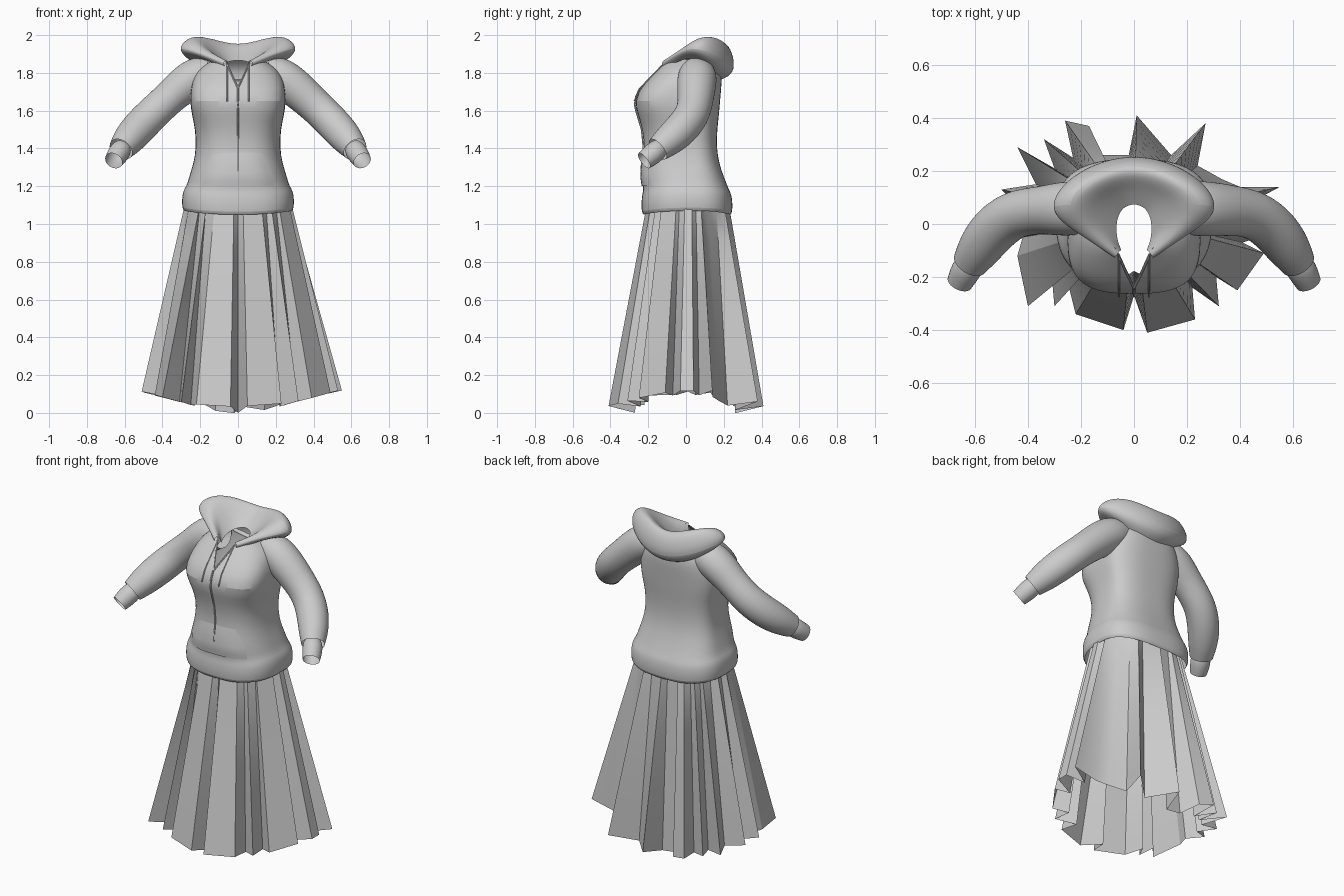
import bpy, bmesh, math
from mathutils import Vector

if "Cube" in bpy.data.objects:
    bpy.data.objects.remove(bpy.data.objects["Cube"])

cloth = bpy.data.materials.new("grey_cloth")
cloth.use_nodes = True
GREY = (0.6, 0.6, 0.6, 1)
cloth.diffuse_color = GREY
cloth.node_tree.nodes["Principled BSDF"].inputs["Base Color"].default_value = GREY


def loft(name, rows, closed=True, subsurf=0, mirror=False, edit=None, angle=40):
    """Skin a grid of points, row to row."""
    bm = bmesh.new()
    grid = [[bm.verts.new(p) for p in row] for row in rows]
    n = len(rows[0])
    for a, b in zip(grid, grid[1:]):
        for i in range(n if closed else n - 1):
            j = (i + 1) % n
            bm.faces.new((a[i], a[j], b[j], b[i]))
    bmesh.ops.recalc_face_normals(bm, faces=bm.faces)
    if edit:
        edit(bm)
    mesh = bpy.data.meshes.new(name)
    bm.to_mesh(mesh)
    bm.free()
    mesh.materials.append(cloth)
    ob = bpy.data.objects.new(name, mesh)
    bpy.context.collection.objects.link(ob)
    if mirror:
        ob.modifiers.new("Mirror", "MIRROR").use_clip = True
    if subsurf:
        mod = ob.modifiers.new("Smooth", "SUBSURF")
        mod.levels = mod.render_levels = subsurf
    bpy.ops.object.select_all(action="DESELECT")
    ob.select_set(True)
    bpy.context.view_layer.objects.active = ob
    bpy.ops.object.shade_smooth_by_angle(angle=math.radians(angle))
    return ob


def tube(name, path, radii, sides=14, subsurf=0):
    """Open tube along a path with a radius at each point."""
    pts = [Vector(p) for p in path]
    rows = []
    for i, p in enumerate(pts):
        t = (pts[min(i + 1, len(pts) - 1)] - pts[max(i - 1, 0)]).normalized()
        u = t.cross(Vector((1, 0, 1))).normalized()
        v = t.cross(u)
        ring = [math.tau * k / sides for k in range(sides)]
        rows.append([p + (u * math.cos(a) + v * math.sin(a)) * radii[i] for a in ring])
    return loft(name, rows, subsurf=subsurf)


# Torso stations: height, half width, front y, back y
BODY = [(1.05, .285, -.225, .235), (1.06, .295, -.235, .245), (1.11, .298, -.237, .247),
        (1.16, .29, -.232, .24), (1.18, .272, -.225, .228), (1.25, .256, -.235, .2),
        (1.32, .236, -.23, .176), (1.4, .222, -.22, .162), (1.5, .226, -.23, .165),
        (1.58, .245, -.255, .175), (1.65, .255, -.272, .18), (1.72, .25, -.24, .187),
        (1.78, .235, -.185, .19), (1.83, .2, -.135, .18), (1.87, .13, -.1, .13)]
MID, POWER, V_BASE, V_SLOPE = .03, .75, 1.72, .46


def station(z):
    for a, b in zip(BODY, BODY[1:]):
        if z <= b[0]:
            f = (z - a[0]) / (b[0] - a[0])
            return [p + (q - p) * f for p, q in zip(a, b)]
    return BODY[-1]


def flatness(z):
    """Exponent of the front curve, flatter across the bust."""
    return POWER - .35 * math.exp(-((z - 1.66) / .1) ** 2)


def front(x, z, lift=0.0):
    """Point on the chest at x and z."""
    _, hw, yf, _ = station(z)
    c = min(1, abs(x) / hw) ** (1 / POWER)
    return (x, MID - (MID - yf) * math.sqrt(1 - c * c) ** flatness(z) - lift, z)


def power(v, e=POWER):
    return math.copysign(abs(v) ** e, v)


def body_ring(z, hw, yf, yb, n=48):
    ring = []
    for k in range(n):
        c, s = math.cos(math.tau * k / n), math.sin(math.tau * k / n)
        y = (yb - MID) * power(s) if s > 0 else (MID - yf) * power(s, flatness(z))
        rise = .02 * c * c * max(0, min(1, (1.3 - z) / .1))
        ring.append((hw * power(c), MID + y, z + rise))
    return ring


def cut_neckline(bm):
    for side in (-1, 1):
        near = [f for f in bm.faces if f.calc_center_median().y < -.05
                and f.calc_center_median().z > V_BASE - .05]
        geom = set(near)
        for f in near:
            geom.update(f.verts)
            geom.update(f.edges)
        bmesh.ops.bisect_plane(bm, geom=list(geom), plane_co=(0, 0, V_BASE),
                               plane_no=(side, 0, -V_SLOPE))
    gone = []
    for f in bm.faces:
        c = f.calc_center_median()
        if c.y < -.05 and abs(c.x) < V_SLOPE * (c.z - V_BASE):
            gone.append(f)
    bmesh.ops.delete(bm, geom=gone, context="FACES")


loft("hoodie_body", [body_ring(*s) for s in BODY], subsurf=1, edit=cut_neckline)

# Hood: sections from the throat to the back; each runs under, bulge, rim, inner, neck
HOOD = [
    [(.06, -.12, 1.82), (.08, -.13, 1.85), (.065, -.12, 1.87), (.055, -.1, 1.86), (.045, -.1, 1.82)],
    [(.17, -.03, 1.87), (.22, -.045, 1.91), (.18, -.02, 1.935), (.11, -.03, 1.88), (.062, -.07, 1.83)],
    [(.24, .06, 1.885), (.39, .045, 1.935), (.27, .08, 2.03), (.15, .05, 1.93), (.07, 0, 1.85)],
    [(.17, .15, 1.79), (.26, .22, 1.85), (.17, .18, 2.04), (.1, .12, 1.92), (.05, .06, 1.86)],
    [(0, .17, 1.74), (0, .31, 1.77), (0, .24, 1.97), (0, .15, 1.91), (0, .08, 1.87)],
]
loft("hood", HOOD, closed=False, subsurf=3, mirror=True, angle=60)

# Sleeves and ribbed cuffs
ARM = [(.15, .06, 1.80), (.22, .06, 1.785), (.3, .055, 1.725), (.385, .05, 1.648),
       (.46, .035, 1.578), (.53, -.02, 1.505), (.583, -.09, 1.443), (.62, -.15, 1.395)]
ARM_R = [.09, .108, .106, .096, .094, .095, .087, .068]
CUFF = [(.61, -.14, 1.405), (.625, -.16, 1.385), (.645, -.195, 1.355), (.658, -.222, 1.335)]
for side, label in ((1, "left"), (-1, "right")):
    flip = lambda pts: [(side * x, y, z) for x, y, z in pts]
    tube(label + "_sleeve", flip(ARM), ARM_R, subsurf=2)
    tube(label + "_cuff", flip(CUFF), [.05, .06, .056, .05], subsurf=1)
    # Neckline edging and drawstring
    steps = [k / 6 for k in range(7)]
    edge = [front(side * V_SLOPE * t * .13, V_BASE + t * .13) for t in steps]
    tube(label + "_neckline_edge", edge, [.005] * 7, sides=6)
    cord = [front(side * .057, 1.84 - t * .19, .003) for t in steps]
    tube(label + "_drawstring", cord, [.004] * 7, sides=6)

# Front pouch pocket, puffed away from the belly
pocket = []
for r in range(9):
    v = r / 8
    w = .19 - .07 * v * v
    pocket.append([front(w * u / 6, 1.2 + .18 * v,
                         .001 + .006 * (1 - (u / 6) ** 4) * (1 - v ** 3))
                   for u in range(-6, 7)])
loft("pouch_pocket", pocket, closed=False)

# Zip down the front
zip_path = [front(0, V_BASE - k * .044, .004) for k in range(11)]
tube("zip", zip_path, [.005] * 11, sides=6)

# Pleated skirt: fold points around the hem
HEM = [(0, -.27), (.05, -.41), (.23, -.36), (.22, -.24), (.32, -.31), (.31, -.2),
       (.39, -.25), (.49, -.11), (.41, -.07), (.53, -.03), (.53, .04), (.42, .07),
       (.55, .14), (.4, .14), (.33, .17), (.24, .22), (.27, .38), (.14, .26),
       (.01, .41), (-.02, .26), (-.12, .26), (-.17, .37), (-.26, .39), (-.23, .25),
       (-.34, .32), (-.3, .21), (-.44, .29), (-.37, .15), (-.5, .13), (-.42, .05),
       (-.51, .01), (-.42, -.05), (-.44, -.12), (-.4, -.31), (-.31, -.2),
       (-.3, -.31), (-.25, -.22), (-.22, -.34), (-.04, -.4)]


def skirt_row(t):
    row = []
    for x, y in HEM:
        reach = math.hypot(x / .52, y / .4)
        dx, dy = x / .52 / reach, y / .4 / reach
        fold = .8 + .2 * min(1, reach)
        top = Vector((.26 * dx * fold, .01 + .2 * dy * fold, 1.2))
        # Inner folds hang lower than the outer ones
        low = Vector((x, y, .08 - .082 * dy * dy + .1 * (reach - .65)))
        row.append(top.lerp(low, t))
    return row


loft("pleated_skirt", [skirt_row(k / 8) for k in range(9)], angle=25)
